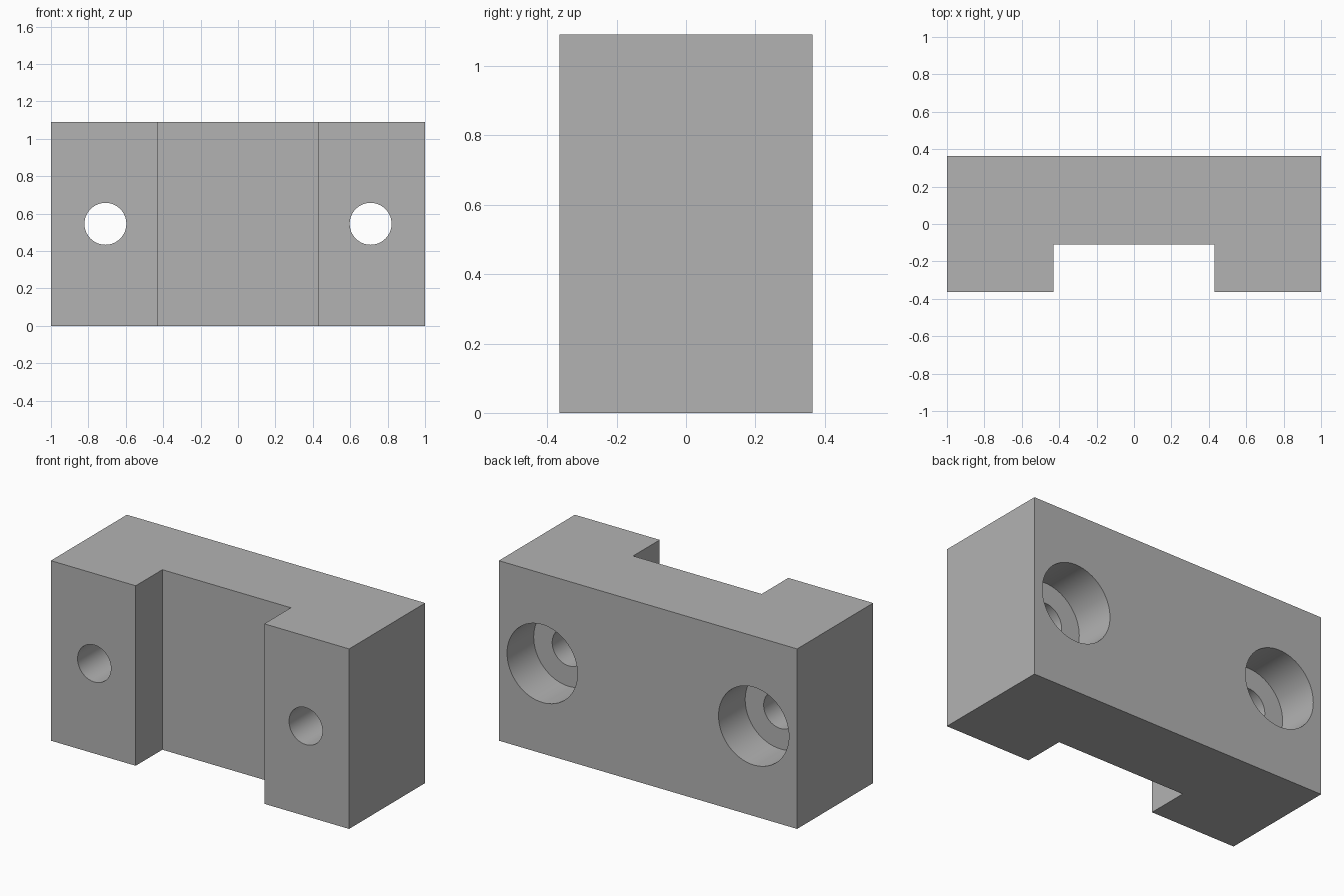
import bpy
import bmesh
from math import radians

if "Cube" in bpy.data.objects:
    bpy.data.objects.remove(bpy.data.objects["Cube"], do_unlink=True)

HALF_X, HALF_Y, HEIGHT = 1.0, 0.364, 1.091
SLOT_X, SLOT_Y = 0.431, -0.109        # half width and floor of the front channel
HOLE_X, HOLE_R = 0.709, 0.112
BORE_R, BORE_FLOOR = 0.236, 0.109     # counterbore on the back

grey = bpy.data.materials.new("plain grey")
grey.use_nodes = True
colour = (0.45, 0.45, 0.45, 1)
grey.diffuse_color = colour
grey.node_tree.nodes["Principled BSDF"].inputs["Base Color"].default_value = colour

# Block: channel-shaped plan outline extruded upwards
right_half = [(SLOT_X, SLOT_Y), (SLOT_X, -HALF_Y), (HALF_X, -HALF_Y), (HALF_X, HALF_Y)]
outline = right_half + [(-x, y) for x, y in reversed(right_half)]
bm = bmesh.new()
base = bm.faces.new([bm.verts.new((x, y, 0)) for x, y in outline])
top = bmesh.ops.extrude_face_region(bm, geom=[base])["geom"]
bmesh.ops.translate(bm, vec=(0, 0, HEIGHT),
                    verts=[v for v in top if isinstance(v, bmesh.types.BMVert)])
bmesh.ops.recalc_face_normals(bm, faces=bm.faces)
mesh = bpy.data.meshes.new("mounting_block")
bm.to_mesh(mesh)
bm.free()
mesh.materials.append(grey)
block = bpy.data.objects.new("mounting_block", mesh)
bpy.context.collection.objects.link(block)


def drill(name, x, radius, y_front, y_back):
    """Cut a round hole along y out of the block."""
    bpy.ops.mesh.primitive_cylinder_add(
        vertices=64, radius=radius, depth=y_back - y_front,
        location=(x, (y_front + y_back) / 2, HEIGHT / 2), rotation=(radians(90), 0, 0))
    cutter = bpy.context.object
    cutter.name = name
    cutter.hide_render = True
    cutter.data.materials.append(grey)
    mod = block.modifiers.new(name, "BOOLEAN")
    mod.operation = "DIFFERENCE"
    mod.solver = "EXACT"
    mod.object = cutter
    bpy.context.view_layer.objects.active = block
    bpy.ops.object.modifier_apply(modifier=mod.name)
    bpy.data.objects.remove(cutter, do_unlink=True)


# Screw holes with counterbores, one per leg
for side in (-1, 1):
    drill("counterbore_cutter", side * HOLE_X, BORE_R, BORE_FLOOR, HALF_Y + 0.1)
    drill("screw_hole_cutter", side * HOLE_X, HOLE_R, -HALF_Y - 0.1, HALF_Y + 0.1)

# Smooth hole walls, crisp edges
bpy.ops.object.select_all(action="DESELECT")
block.select_set(True)
bpy.context.view_layer.objects.active = block
bpy.ops.object.shade_smooth_by_angle(angle=radians(30))
